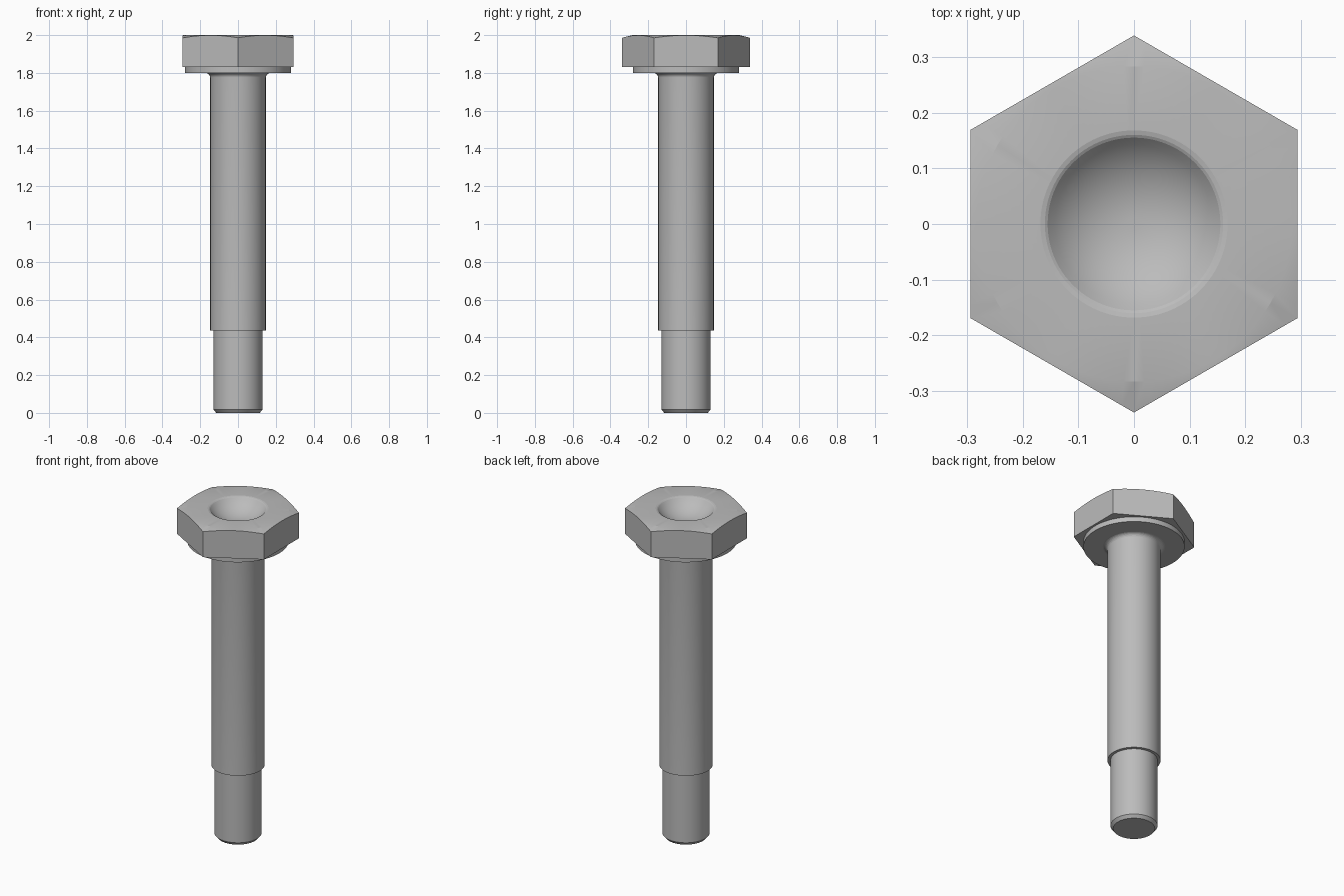
import bpy, bmesh
from math import sin, cos, pi, radians, sqrt

cube = bpy.data.objects.get("Cube")
if cube:
    bpy.data.objects.remove(cube)

SIDES = 96
APOTHEM = 0.293      # half the width across the flats

steel = bpy.data.materials.new("grey steel")
steel.use_nodes = True
grey = (0.5, 0.5, 0.5, 1)
steel.diffuse_color = grey
steel.node_tree.nodes["Principled BSDF"].inputs["Base Color"].default_value = grey


def lathe(name, rings):
    """Skin a list of rings; each ring is a function angle -> (radius, z)."""
    bm = bmesh.new()
    loops = []
    for ring in rings:
        loop = []
        for i in range(SIDES):
            a = 2 * pi * i / SIDES
            r, z = ring(a)
            loop.append(bm.verts.new((r * cos(a), r * sin(a), z)))
        loops.append(loop)
    for low, high in zip(loops, loops[1:]):
        for i in range(SIDES):
            j = (i + 1) % SIDES
            bm.faces.new((low[i], low[j], high[j], high[i]))
    bm.faces.new(loops[0][::-1])
    bm.faces.new(loops[-1])
    bmesh.ops.recalc_face_normals(bm, faces=bm.faces)
    mesh = bpy.data.meshes.new(name)
    bm.to_mesh(mesh)
    bm.free()
    mesh.materials.append(steel)
    obj = bpy.data.objects.new(name, mesh)
    bpy.context.collection.objects.link(obj)
    bpy.ops.object.select_all(action='DESELECT')
    obj.select_set(True)
    bpy.context.view_layer.objects.active = obj
    bpy.ops.object.shade_smooth_by_angle(angle=radians(14))
    return obj


def circle(r, z):
    return lambda a: (r, z)


def hex_radius(a):
    # corners point along +y and -y, flats face +x and -x
    return APOTHEM / cos((a + pi / 6) % (pi / 3) - pi / 6)


def hex_bottom(a):
    return hex_radius(a), 1.83


def hex_top(a):
    # conical chamfer lowers only the corners
    r = hex_radius(a)
    return r, 2.0 - 0.3 * (r - APOTHEM + 0.003)


# Shank: tip chamfer, narrow end, step, long body, fillet under the head
fillet = 0.026
shank = [circle(0.115, 0), circle(0.13, 0.018), circle(0.13, 0.435),
         circle(0.147, 0.435), circle(0.147, 1.8 - fillet)]
for i in range(1, 7):
    t = i / 6 * pi / 2
    shank.append(circle(0.147 + fillet * (1 - cos(t)), 1.8 - fillet + fillet * sin(t)))
lathe("shank", shank)

# Bearing collar under the head
lathe("collar", [circle(0.28, 1.8), circle(0.28, 1.835)])

# Hexagonal head with a spherical dish in its top
dish_r, depth = 0.155, 0.075
ball = (dish_r ** 2 + depth ** 2) / (2 * depth)
head = [hex_bottom, hex_top, circle(APOTHEM - 0.01, 2.0),
        circle(0.168, 2.0), circle(0.16, 1.998)]
for i in range(12):
    r = dish_r * (1 - i / 12)
    head.append(circle(r, 2.0 - depth + ball - sqrt(ball ** 2 - r ** 2) - 0.005 * (1 - i / 12)))
lathe("hex_head", head)
